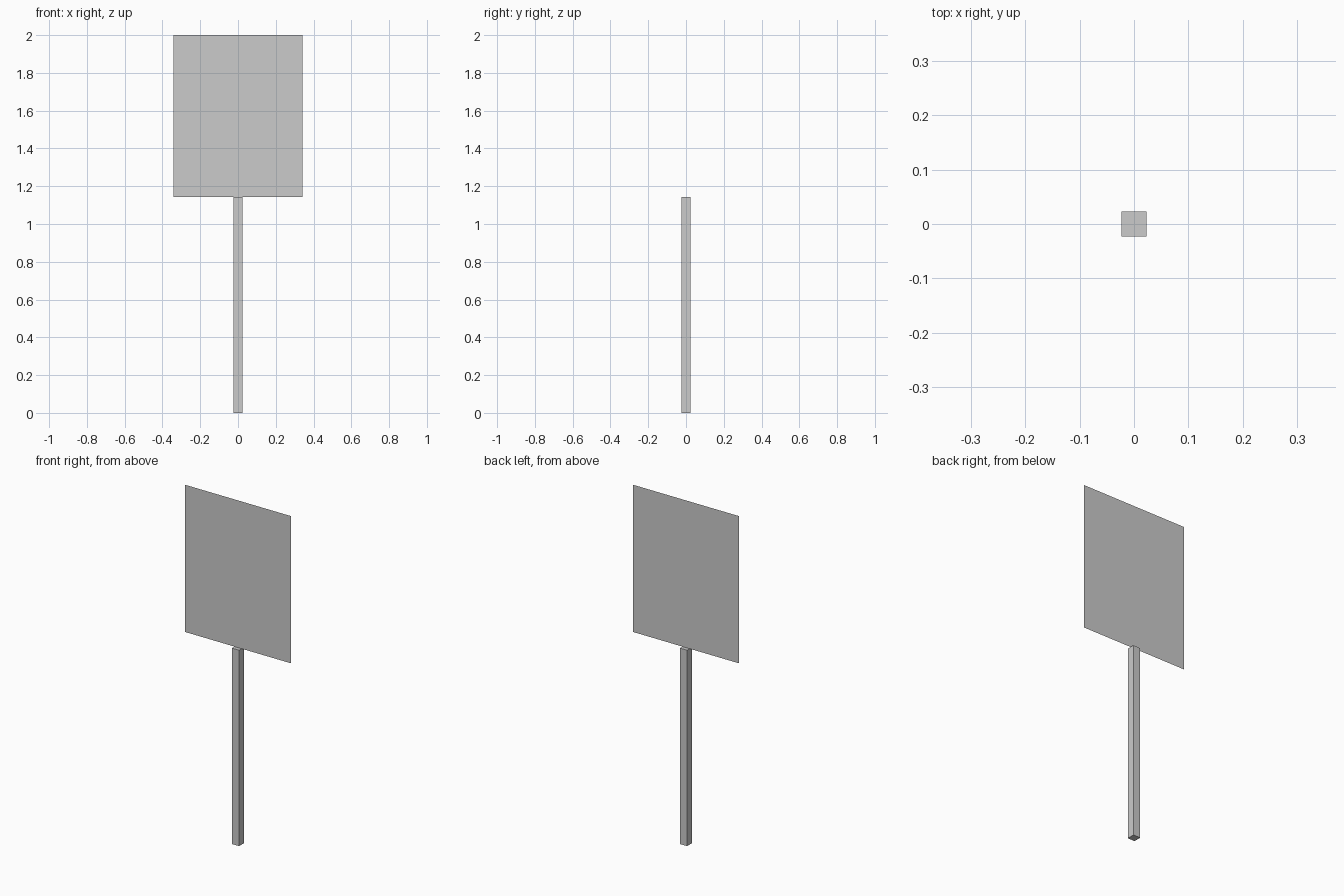
import bpy

if "Cube" in bpy.data.objects:
    bpy.data.objects.remove(bpy.data.objects["Cube"])

POST_HALF = 0.023
POST_TOP = 1.142
PANEL_HALF = 0.342
TOP = 2.0

# Square post standing on the ground
bpy.ops.mesh.primitive_cube_add(size=1, location=(0, 0, POST_TOP / 2))
post = bpy.context.object
post.name = "sign_post"
post.scale = (POST_HALF * 2, POST_HALF * 2, POST_TOP)
bpy.ops.object.transform_apply(location=False, rotation=False, scale=True)

# Single-sheet sign panel, without thickness, above the post
mesh = bpy.data.meshes.new("sign_panel")
mesh.from_pydata(
    [(-PANEL_HALF, 0, POST_TOP), (PANEL_HALF, 0, POST_TOP),
     (PANEL_HALF, 0, TOP), (-PANEL_HALF, 0, TOP)],
    [], [(0, 1, 2, 3)])
panel = bpy.data.objects.new("sign_panel", mesh)
bpy.context.collection.objects.link(panel)
